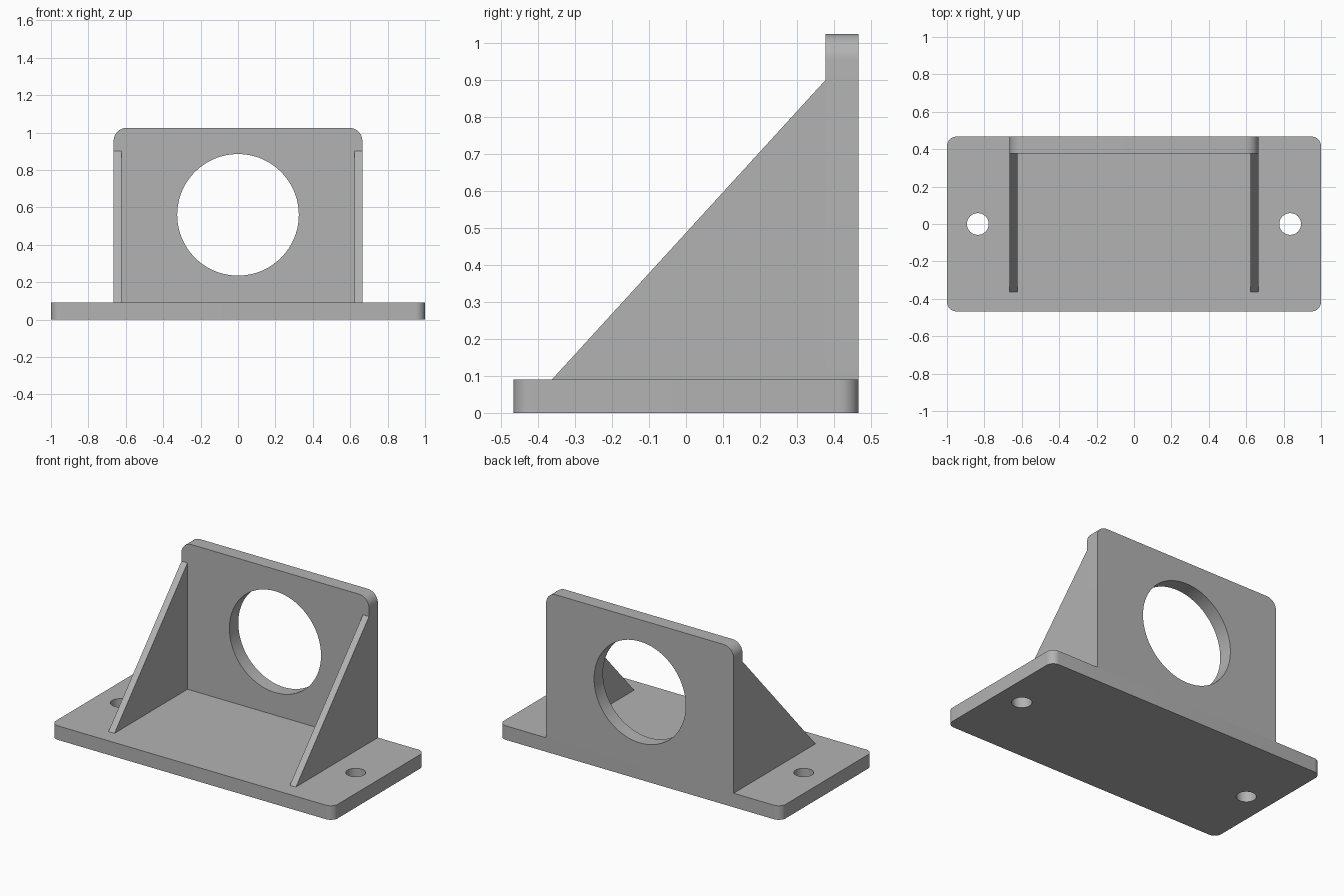
import bpy, bmesh
from math import cos, sin, pi, radians
from mathutils import Matrix, Vector

if "Cube" in bpy.data.objects:
    bpy.data.objects.remove(bpy.data.objects["Cube"])

grey = bpy.data.materials.new("plain_grey")
grey.use_nodes = True
colour = (0.45, 0.45, 0.45, 1)
grey.diffuse_color = colour
grey.node_tree.nodes["Principled BSDF"].inputs["Base Color"].default_value = colour


def arc(cx, cy, r, start, sweep, steps):
    return [(cx + r * cos(start + sweep * i / steps),
             cy + r * sin(start + sweep * i / steps)) for i in range(steps + 1)]


def circle(cx, cy, r, steps=64):
    return arc(cx, cy, r, 0, 2 * pi, steps)[:-1]


def rounded_corner(x, y, r, quadrant):
    # x, y is the sharp corner; quadrant 0 is upper right, counted anticlockwise
    sx = 1 if quadrant in (0, 3) else -1
    sy = 1 if quadrant in (0, 1) else -1
    return arc(x - sx * r, y - sy * r, r, quadrant * pi / 2, pi / 2, 10)


def slab(name, loops, depth, matrix):
    """Fill an outline with optional holes, then extrude it along local z."""
    bm = bmesh.new()
    edges = []
    for loop in loops:
        verts = [bm.verts.new((x, y, 0)) for x, y in loop]
        edges += [bm.edges.new((a, b)) for a, b in zip(verts, verts[1:] + verts[:1])]
    bmesh.ops.triangle_fill(bm, edges=edges, use_beauty=True, normal=Vector((0, 0, 1)))
    result = bmesh.ops.extrude_face_region(bm, geom=bm.faces[:], use_keep_orig=True)
    moved = [v for v in result["geom"] if isinstance(v, bmesh.types.BMVert)]
    bmesh.ops.translate(bm, verts=moved, vec=(0, 0, depth))
    bmesh.ops.transform(bm, matrix=matrix, verts=bm.verts[:])
    bmesh.ops.recalc_face_normals(bm, faces=bm.faces[:])
    mesh = bpy.data.meshes.new(name)
    bm.to_mesh(mesh)
    bm.free()
    mesh.materials.append(grey)
    obj = bpy.data.objects.new(name, mesh)
    bpy.context.collection.objects.link(obj)
    bpy.ops.object.select_all(action="DESELECT")
    obj.select_set(True)
    bpy.context.view_layer.objects.active = obj
    bpy.ops.object.shade_smooth_by_angle(angle=radians(30))
    return obj


thick = 0.09
half_y = 0.467
plate_x = 0.665
plate_front = half_y - thick

# Base plate with rounded corners and two bolt holes
corners = [(1, half_y), (-1, half_y), (-1, -half_y), (1, -half_y)]
outline = [p for q, (x, y) in enumerate(corners) for p in rounded_corner(x, y, 0.05, q)]
slab("base_plate", [outline, circle(-0.835, 0, 0.058), circle(0.835, 0, 0.058)],
     thick, Matrix())

# Upright plate with rounded top corners and a large round opening
top = 1.025
outline = ([(-plate_x, thick), (plate_x, thick)]
           + rounded_corner(plate_x, top, 0.07, 0)
           + rounded_corner(-plate_x, top, 0.07, 1))
upright = Matrix.Translation((0, half_y, 0)) @ Matrix.Rotation(pi / 2, 4, "X")
slab("upright_plate", [outline, circle(0, 0.56, 0.325, 96)], thick, upright)

# Triangular side gussets; local x, y, z become world y, z, x
turn = Matrix(((0, 0, 1, 0), (1, 0, 0, 0), (0, 1, 0, 0), (0, 0, 0, 1)))
rib = 0.043
profile = [(-0.363, thick), (plate_front, thick), (plate_front, 0.9)]
for name, x in (("left_gusset", plate_x - rib), ("right_gusset", -plate_x)):
    slab(name, [profile], rib, Matrix.Translation((x, 0, 0)) @ turn)
